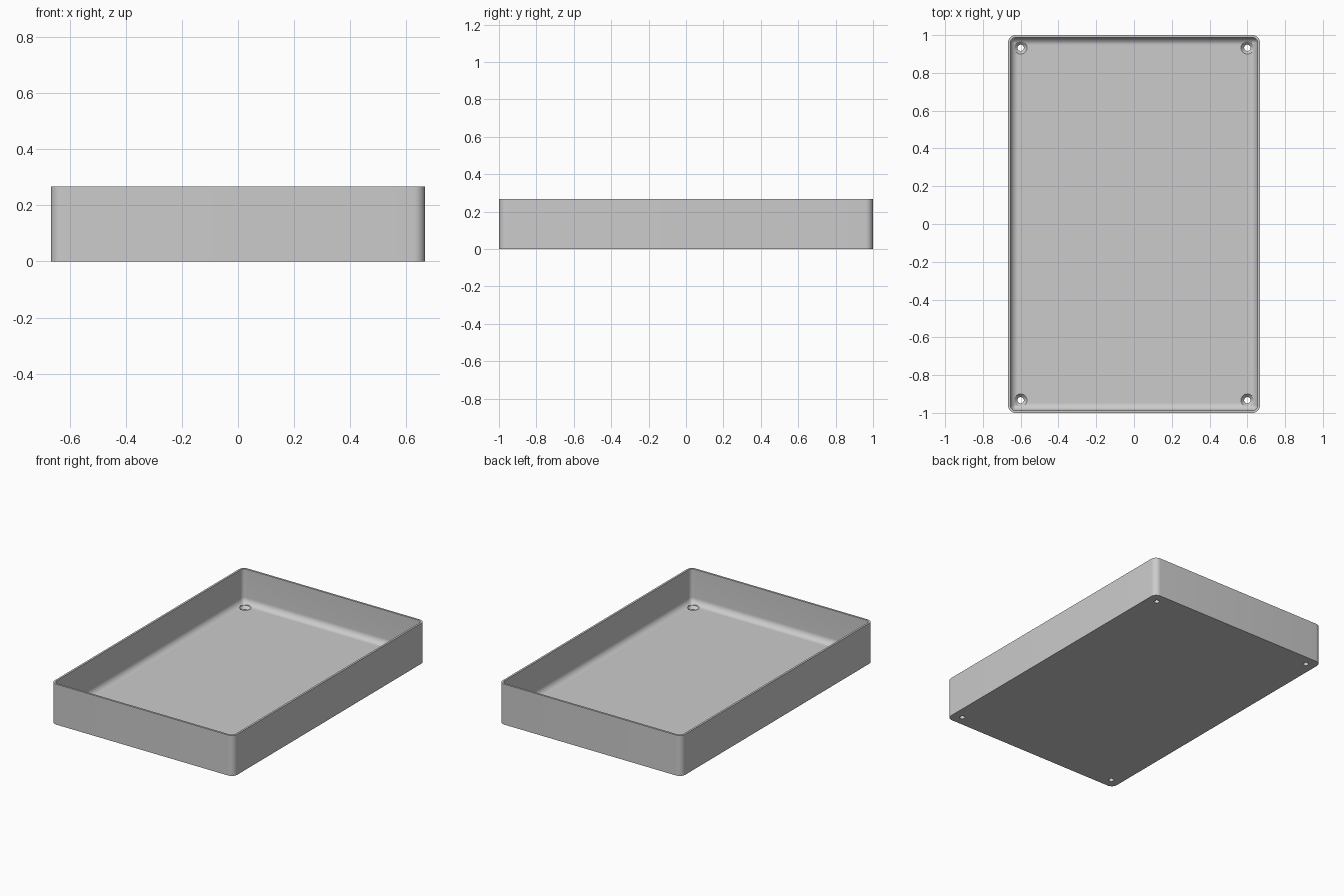
import bpy, bmesh, math
from mathutils import Vector

cube = bpy.data.objects.get("Cube")
if cube:
    bpy.data.objects.remove(cube, do_unlink=True)

HALF_X, HALF_Y, HEIGHT = 0.667, 1.0, 0.267
WALL, FLOOR, CORNER, FILLET = 0.0133, 0.04, 0.04, 0.04
STEPS = 10

grey = bpy.data.materials.new("plain grey")
grey.use_nodes = True
colour = (0.6, 0.6, 0.6, 1)
grey.diffuse_color = colour
grey.node_tree.nodes["Principled BSDF"].inputs["Base Color"].default_value = colour


def rounded_loop(bm, inset, z):
    """Ring of vertices around a rounded rectangle, inset from the outside."""
    hx, hy = HALF_X - inset, HALF_Y - inset
    r = max(CORNER - inset, 0.003)
    ring = []
    for i, (sx, sy) in enumerate([(1, 1), (-1, 1), (-1, -1), (1, -1)]):
        for k in range(STEPS + 1):
            a = (i + k / STEPS) * math.pi / 2
            ring.append(bm.verts.new((sx * (hx - r) + r * math.cos(a),
                                      sy * (hy - r) + r * math.sin(a), z)))
    return ring


def bridge(bm, low, high):
    n = len(low)
    for i in range(n):
        j = (i + 1) % n
        bm.faces.new((low[i], low[j], high[j], high[i]))


def finish(bm, name):
    bmesh.ops.recalc_face_normals(bm, faces=bm.faces)
    mesh = bpy.data.meshes.new(name)
    bm.to_mesh(mesh)
    bm.free()
    mesh.materials.append(grey)
    obj = bpy.data.objects.new(name, mesh)
    bpy.context.collection.objects.link(obj)
    return obj


# Tray shell: outside wall, rim, inside wall, rounded inner floor edge
section = [(0, 0), (0, HEIGHT), (WALL, HEIGHT)]
for k in range(STEPS + 1):
    a = k / STEPS * math.pi / 2
    section.append((WALL + FILLET * (1 - math.cos(a)),
                    FLOOR + FILLET * (1 - math.sin(a))))
bm = bmesh.new()
rings = [rounded_loop(bm, inset, z) for inset, z in section]
for low, high in zip(rings, rings[1:]):
    bridge(bm, low, high)
bm.faces.new(rings[0])
bm.faces.new(rings[-1])
tray = finish(bm, "tray")

# Countersunk screw holes in the four corners
profile = [(0.0167, -0.05), (0.0167, 0.022), (0.0335, FLOOR), (0.0335, 0.1)]
bm = bmesh.new()
for sx in (-1, 1):
    for sy in (-1, 1):
        rings = []
        for r, z in profile:
            rings.append([bm.verts.new((sx * 0.6 + r * math.cos(t * math.tau / 32),
                                        sy * 0.933 + r * math.sin(t * math.tau / 32), z))
                          for t in range(32)])
        for low, high in zip(rings, rings[1:]):
            bridge(bm, low, high)
        bm.faces.new(rings[0])
        bm.faces.new(rings[-1])
cutter = finish(bm, "screw_hole_cutter")

cut = tray.modifiers.new("screw_holes", "BOOLEAN")
cut.object = cutter
cut.operation = "DIFFERENCE"
cut.solver = "EXACT"
bpy.context.view_layer.objects.active = tray
tray.select_set(True)
bpy.ops.object.modifier_apply(modifier=cut.name)
bpy.data.objects.remove(cutter, do_unlink=True)
bpy.ops.object.shade_smooth_by_angle(angle=math.radians(30))
